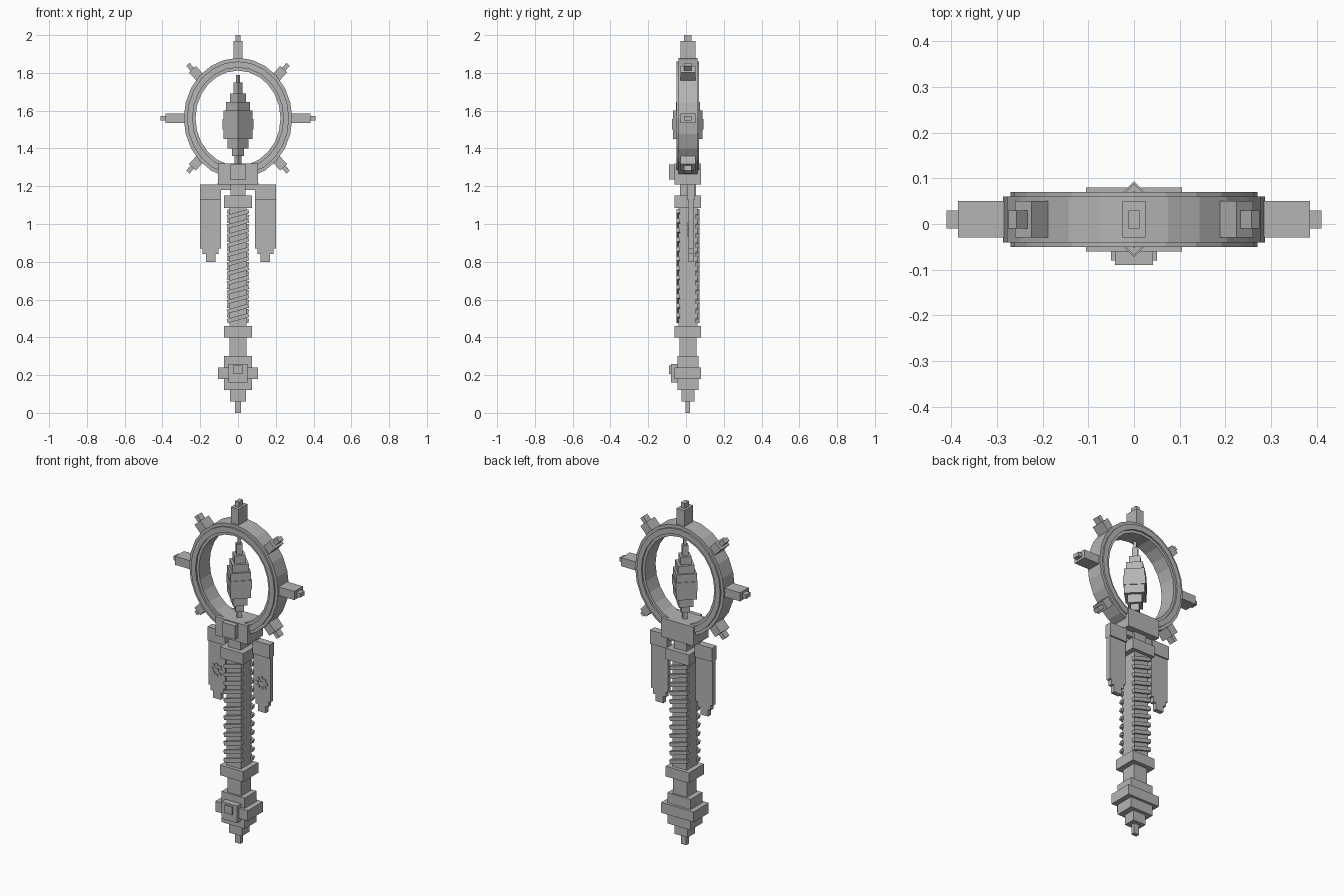
import bpy, bmesh, math
from mathutils import Matrix, Vector

cube = bpy.data.objects.get("Cube")
if cube:
    bpy.data.objects.remove(cube, do_unlink=True)

grey = bpy.data.materials.new("stone_grey")
grey.use_nodes = True
grey.diffuse_color = (0.46, 0.46, 0.46, 1)
grey.node_tree.nodes["Principled BSDF"].inputs["Base Color"].default_value = (0.46, 0.46, 0.46, 1)

YC = 0.01       # middle of the depth
RING_Z = 1.56   # middle of the ring


def finish(name, bm):
    bmesh.ops.recalc_face_normals(bm, faces=bm.faces)
    mesh = bpy.data.meshes.new(name)
    bm.to_mesh(mesh)
    bm.free()
    mesh.materials.append(grey)
    obj = bpy.data.objects.new(name, mesh)
    bpy.context.collection.objects.link(obj)
    return obj


def add_box(bm, center, size, turn=0, axis='Z'):
    m = Matrix.Translation(center) @ Matrix.Rotation(turn, 4, axis)
    bmesh.ops.create_cube(bm, size=1, matrix=m @ Matrix.Diagonal((*size, 1)))


def stack(name, tiers, turn=0):
    """Tiers of boxes: half width, half depth, bottom, top."""
    bm = bmesh.new()
    for hx, hy, z0, z1 in tiers:
        add_box(bm, (0, YC, (z0 + z1) / 2), (2 * hx, 2 * hy, z1 - z0), turn)
    return finish(name, bm)


def plate(name, hx, y0, y1, z0, z1, x=0):
    bm = bmesh.new()
    add_box(bm, (x, (y0 + y1) / 2, (z0 + z1) / 2), (2 * hx, y1 - y0, z1 - z0))
    return finish(name, bm)


# Pommel
stack("pommel", [
    (0.017, 0.012, 0, 0.06), (0.042, 0.035, 0.06, 0.12),
    (0.075, 0.055, 0.12, 0.30), (0.105, 0.07, 0.18, 0.24)])
plate("pommel_stud", 0.05, -0.08, 0, 0.16, 0.26)
plate("pommel_gem", 0.024, -0.09, 0, 0.205, 0.25)

# Grip, guards and neck
stack("lower_neck", [(0.045, 0.045, 0.29, 0.41)])
stack("lower_guard", [(0.075, 0.07, 0.40, 0.46)])
stack("grip", [(0.046, 0.05, 0.45, 1.10)])
stack("upper_guard", [(0.075, 0.07, 1.085, 1.15)])
stack("upper_neck", [(0.04, 0.043, 1.14, 1.22)])

# Slanted wraps on the front and back of the grip
bm = bmesh.new()
for i in range(12):
    z = 0.502 + i * 0.05
    for side in (-1, 1):
        add_box(bm, (0, YC + side * 0.051, z), (0.118, 0.02, 0.022), side * 0.27, 'Y')
finish("grip_wraps", bm)

# Collar under the ring
stack("collar", [(0.105, 0.07, 1.21, 1.32)])
plate("collar_badge", 0.042, -0.09, 0, 1.235, 1.315)

# Oval ring with a raised rim on both faces
rim = [(0, 0.05), (0.27, 0.05), (0.27, 0.06), (0.75, 0.06), (0.75, 0.05), (1, 0.05)]
profile = rim + [(t, -y) for t, y in reversed(rim)]
SEGMENTS = 24
bm = bmesh.new()
loops = []
for i in range(SEGMENTS):
    a = 2 * math.pi * i / SEGMENTS
    loops.append([bm.verts.new(((0.287 - 0.062 * t) * math.cos(a), YC + y,
                                RING_Z + (0.319 - 0.067 * t) * math.sin(a)))
                  for t, y in profile])
for i in range(SEGMENTS):
    one, two = loops[i], loops[(i + 1) % SEGMENTS]
    for j in range(len(profile)):
        k = (j + 1) % len(profile)
        bm.faces.new((one[j], one[k], two[k], two[j]))
finish("ring", bm)


# Rays around the ring, each a block with a smaller tip
def ray(name, angle, start, block_end, tip_end):
    bm = bmesh.new()
    out = Vector((math.cos(angle), 0, math.sin(angle)))
    for r0, r1, width, depth in ((start, block_end, 0.05, 0.08),
                                 (block_end - 0.01, tip_end, 0.024, 0.04)):
        center = out * ((r0 + r1) / 2) + Vector((0, YC, RING_Z))
        add_box(bm, center, (r1 - r0, depth, width), -angle, 'Y')
    finish(name, bm)


ray("top_ray", math.pi / 2, 0.29, 0.41, 0.44)
for side, angle in (("left", 0), ("right", math.pi)):
    ray(side + "_ray", angle, 0.26, 0.385, 0.41)
for name, deg in (("upper_left", 47), ("upper_right", 133),
                  ("lower_right", 227), ("lower_left", 313)):
    ray(name + "_ray", math.radians(deg), 0.27, 0.355, 0.39)

# Stepped crystal, turned with its corners to the front
s = math.sqrt(0.5)
tiers = [(0.018, 1.31, 1.36), (0.033, 1.36, 1.40), (0.055, 1.40, 1.45),
         (0.078, 1.45, 1.60), (0.083, 1.50, 1.555), (0.063, 1.60, 1.645),
         (0.042, 1.645, 1.69), (0.023, 1.69, 1.75), (0.011, 1.75, 1.79)]
stack("crystal", [(r * s, r * s, z0, z1) for r, z0, z1 in tiers], math.pi / 4)

# Hanging banners with stepped ends, a folded top and a small flower
for side, sx in (("left", 1), ("right", -1)):
    x = sx * 0.145
    bm = bmesh.new()
    for half, z0, z1 in ((0.055, 0.87, 1.20), (0.042, 0.84, 0.87), (0.025, 0.80, 0.84)):
        add_box(bm, (x, 0.026, (z0 + z1) / 2), (2 * half, 0.026, z1 - z0))
    finish(side + "_banner", bm)
    plate(side + "_banner_fold", 0.056, 0.005, 0.047, 1.13, 1.21, x)
    bm = bmesh.new()
    add_box(bm, (x, 0.012, 0.97), (0.018, 0.006, 0.018))
    for i in range(8):
        a = i * math.pi / 4
        add_box(bm, (x + 0.03 * math.cos(a), 0.012, 0.97 + 0.03 * math.sin(a)),
                (0.014, 0.006, 0.014))
    finish(side + "_banner_flower", bm)

# Crossbar that carries the banners
plate("banner_bar", 0.11, 0.012, 0.04, 1.18, 1.215)
